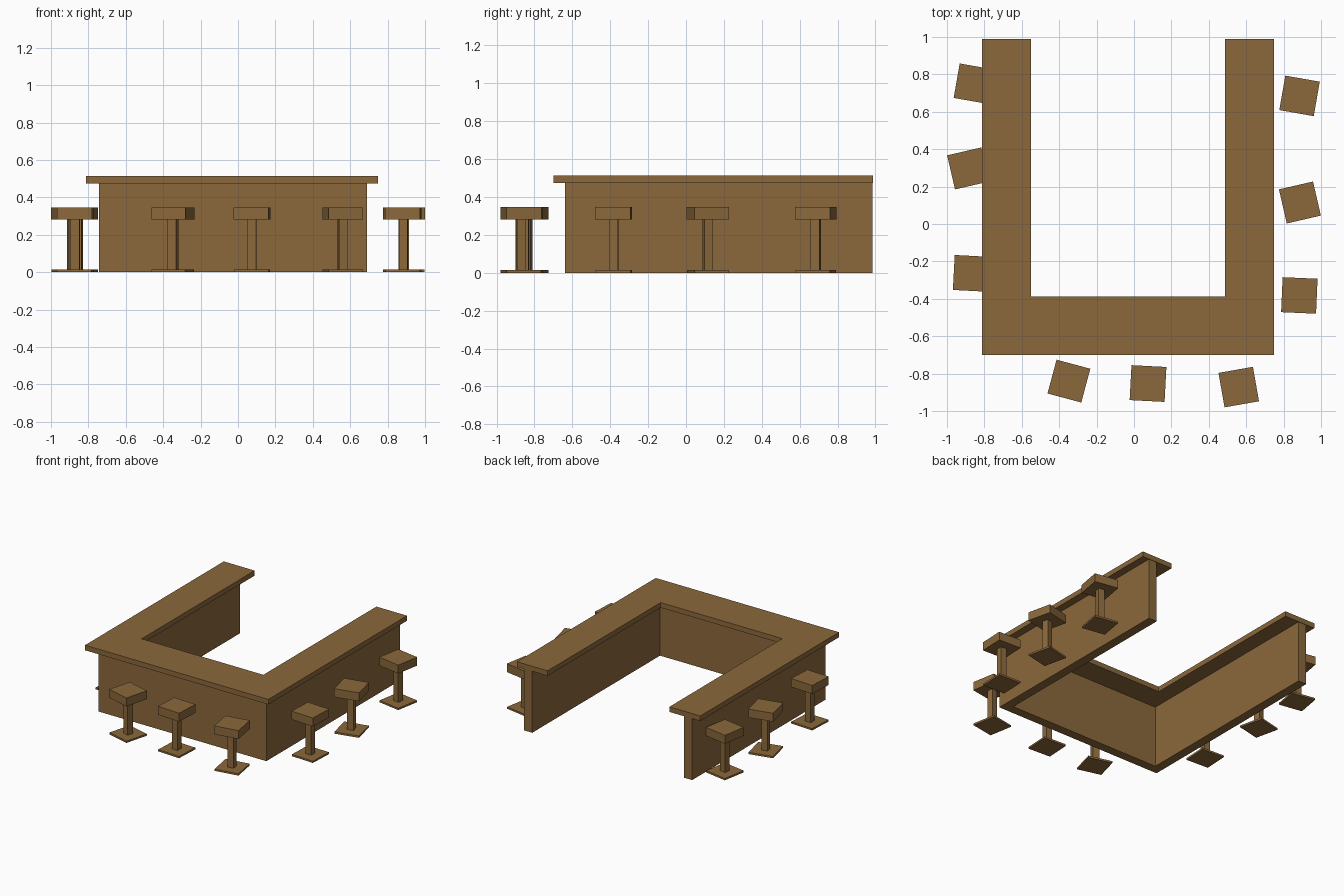
import bpy, bmesh
from math import radians
from mathutils import Matrix

if "Cube" in bpy.data.objects:
    bpy.data.objects.remove(bpy.data.objects["Cube"])

wood = bpy.data.materials.new("wood")
wood.diffuse_color = (0.26, 0.14, 0.045, 1)
wood.use_nodes = True
wood.node_tree.nodes["Principled BSDF"].inputs["Base Color"].default_value = wood.diffuse_color


def finish(name, bm):
    bmesh.ops.recalc_face_normals(bm, faces=bm.faces)
    mesh = bpy.data.meshes.new(name)
    bm.to_mesh(mesh)
    bm.free()
    mesh.materials.append(wood)
    obj = bpy.data.objects.new(name, mesh)
    bpy.context.collection.objects.link(obj)
    return obj


def u_slab(name, outer, inner, back, z0, z1):
    """Extruded U outline, open at the back; outer/inner = (left, right, front)."""
    ol, orr, of = outer
    il, ir, inf = inner
    outline = [(ol, back), (ol, of), (orr, of), (orr, back),
               (ir, back), (ir, inf), (il, inf), (il, back)]
    bm = bmesh.new()
    face = bm.faces.new([bm.verts.new((x, y, z0)) for x, y in outline])
    top = bmesh.ops.extrude_face_region(bm, geom=[face])["geom"]
    bmesh.ops.translate(bm, vec=(0, 0, z1 - z0),
                        verts=[v for v in top if isinstance(v, bmesh.types.BMVert)])
    return finish(name, bm)


def block(name, width, z0, z1, x, y, turn):
    bm = bmesh.new()
    bmesh.ops.create_cube(bm, size=1, matrix=Matrix.Diagonal((width, width, z1 - z0, 1)))
    obj = finish(name, bm)
    obj.location = (x, y, (z0 + z1) / 2)
    obj.rotation_euler.z = radians(turn)
    return obj


# Bar: panelled wall with an overhanging counter
u_slab("bar_wall", (-0.742, 0.69, -0.64), (-0.672, 0.62, -0.57), 0.985, 0, 0.475)
u_slab("bar_counter", (-0.813, 0.748, -0.70), (-0.55, 0.487, -0.387), 0.988, 0.475, 0.514)

# Stools: x, y, rotation in degrees
stools = [
    (0.885, 0.685, -10), (0.887, 0.115, 13), (0.884, -0.382, -2.5),
    (-0.348, -0.84, -15), (0.075, -0.853, -3), (0.56, -0.872, 10),
    (-0.856, 0.75, -10), (-0.887, 0.297, 13), (-0.87, -0.264, -3),
]
for i, place in enumerate(stools, 1):
    block(f"stool_base_{i}", 0.185, 0, 0.014, *place)
    block(f"stool_post_{i}", 0.047, 0.014, 0.282, *place)
    block(f"stool_seat_{i}", 0.187, 0.282, 0.347, *place)
